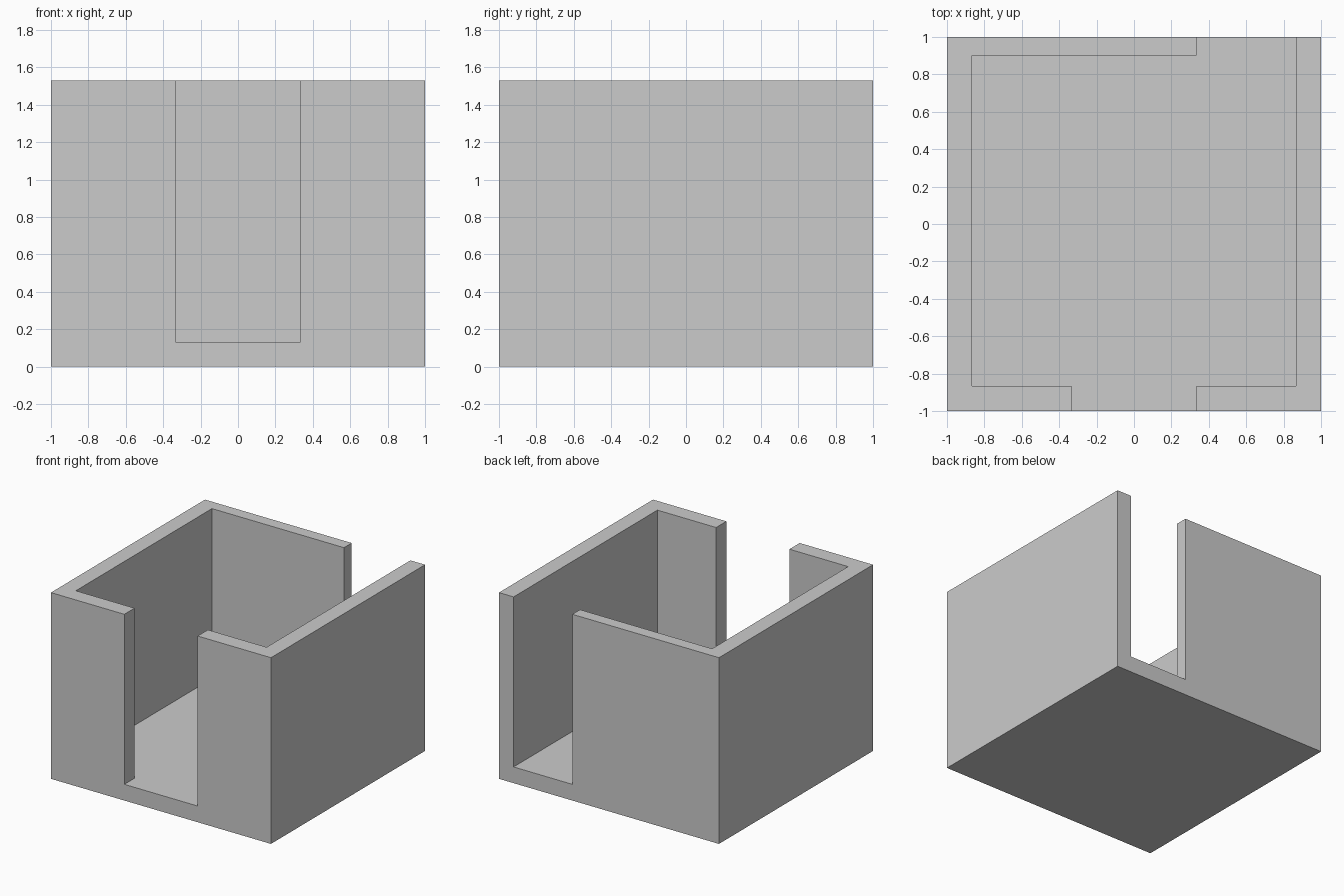
import bpy, bmesh

if "Cube" in bpy.data.objects:
    bpy.data.objects.remove(bpy.data.objects["Cube"])

HEIGHT = 1.53
FLOOR = 0.133
INNER = 0.867   # inner face of side and front walls
BACK = 0.90     # inner face of the thinner back wall
DOOR = 0.333    # half width of the front doorway
OUT = 1.2       # cutter overshoot


def prism(name, outline, z0, z1):
    """Extrude a flat outline between two heights."""
    bm = bmesh.new()
    face = bm.faces.new([bm.verts.new((x, y, z0)) for x, y in outline])
    top = bmesh.ops.extrude_face_region(bm, geom=[face])["geom"]
    verts = [v for v in top if isinstance(v, bmesh.types.BMVert)]
    bmesh.ops.translate(bm, verts=verts, vec=(0, 0, z1 - z0))
    bmesh.ops.recalc_face_normals(bm, faces=bm.faces[:])
    mesh = bpy.data.meshes.new(name)
    bm.to_mesh(mesh)
    bm.free()
    obj = bpy.data.objects.new(name, mesh)
    bpy.context.collection.objects.link(obj)
    return obj


# Solid block that becomes the floor and walls
room = prism("room_shell", [(-1, -1), (1, -1), (1, 1), (-1, 1)], 0, HEIGHT)

# Room cavity with a front doorway and a back corner opening
cavity = prism("cavity_cutter", [
    (-INNER, BACK), (-INNER, -INNER), (-DOOR, -INNER), (-DOOR, -OUT),
    (DOOR, -OUT), (DOOR, -INNER), (INNER, -INNER), (INNER, OUT),
    (DOOR, OUT), (DOOR, BACK),
], FLOOR, HEIGHT + 0.2)
cavity.hide_render = True

# Cut the cavity, then discard the cutter
cut = room.modifiers.new("cavity", 'BOOLEAN')
cut.operation = 'DIFFERENCE'
cut.solver = 'EXACT'
cut.object = cavity
bpy.context.view_layer.objects.active = room
bpy.ops.object.modifier_apply(modifier=cut.name)
bpy.data.objects.remove(cavity)
